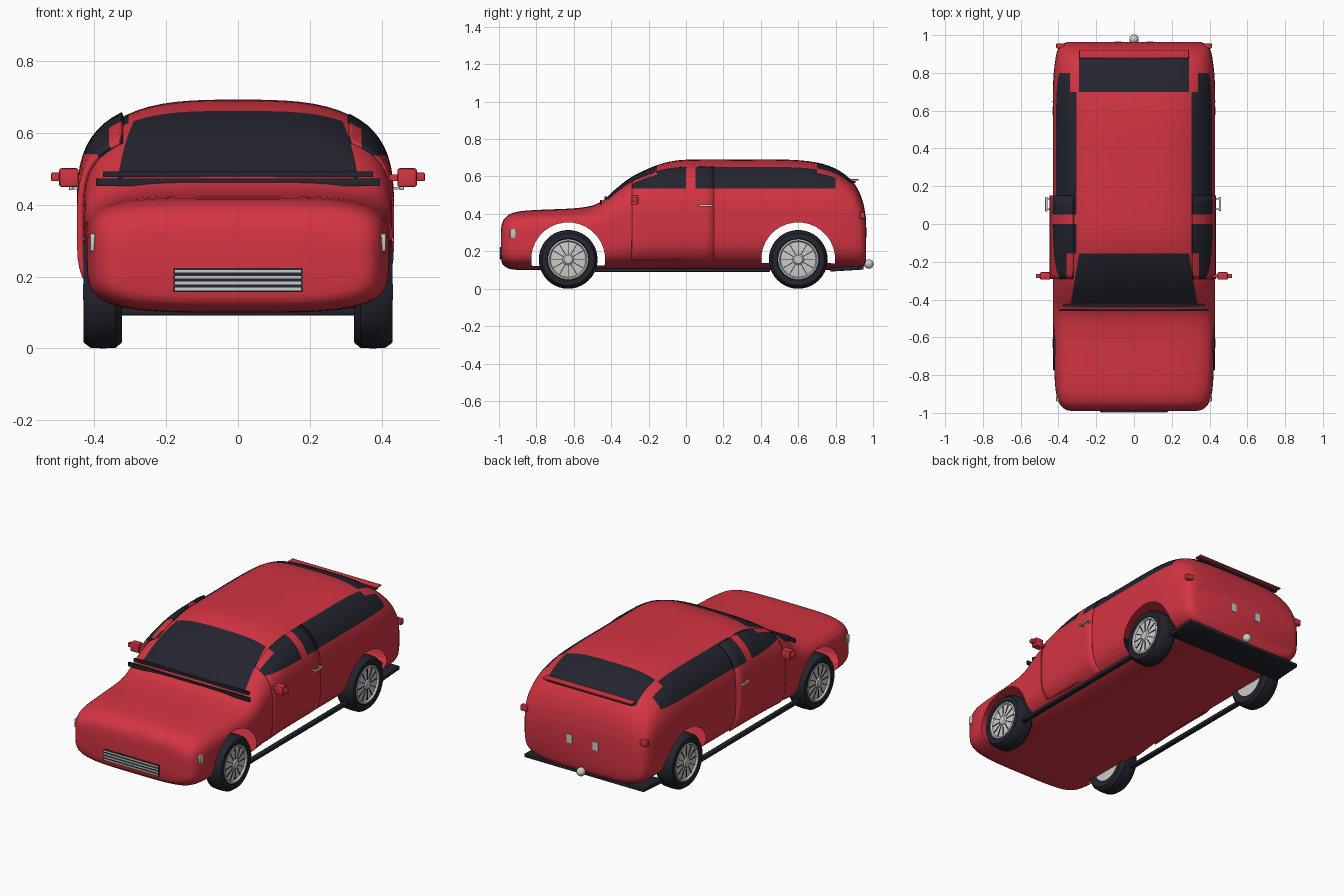
import bpy, bmesh, math
from mathutils import Matrix, Vector

if "Cube" in bpy.data.objects:
    bpy.data.objects.remove(bpy.data.objects["Cube"])


def material(name, colour, rough=0.5):
    m = bpy.data.materials.new(name)
    m.use_nodes = True
    m.diffuse_color = (*colour, 1)
    node = m.node_tree.nodes["Principled BSDF"]
    node.inputs["Base Color"].default_value = (*colour, 1)
    node.inputs["Roughness"].default_value = rough
    return m


RED = material("red paint", (0.66, 0.035, 0.055))
BLACK = material("dark glass and rubber", (0.017, 0.018, 0.028))
SILVER = material("silver metal", (0.6, 0.6, 0.58))


def finish(bm, name, mats, angle=35):
    mesh = bpy.data.meshes.new(name)
    bm.to_mesh(mesh)
    bm.free()
    for m in mats:
        mesh.materials.append(m)
    mesh.shade_smooth()
    mesh.set_sharp_from_angle(angle=math.radians(angle))
    ob = bpy.data.objects.new(name, mesh)
    bpy.context.collection.objects.link(ob)
    return ob


def box(name, centre, size, mat, bevel=0.0, tilt=0.0):
    bm = bmesh.new()
    bmesh.ops.create_cube(bm, size=1)
    bmesh.ops.scale(bm, vec=size, verts=bm.verts)
    if bevel:
        bmesh.ops.bevel(bm, geom=bm.edges[:], offset=bevel, segments=2, affect='EDGES', profile=0.5)
    bmesh.ops.rotate(bm, matrix=Matrix.Rotation(tilt, 3, 'X'), verts=bm.verts)
    bmesh.ops.translate(bm, vec=centre, verts=bm.verts)
    return finish(bm, name, [mat])


def lathe(name, profile, centre, side, mat, steps=40):
    """Spin (radius, x) points about the x axis."""
    bm = bmesh.new()
    verts = [bm.verts.new((side * x, 0, r)) for r, x in profile]
    edges = [bm.edges.new(p) for p in zip(verts, verts[1:])]
    bmesh.ops.spin(bm, geom=verts + edges, axis=(1, 0, 0), cent=(0, 0, 0),
                   angle=math.tau, steps=steps, use_duplicate=False)
    bmesh.ops.remove_doubles(bm, verts=bm.verts, dist=0.0005)
    bmesh.ops.recalc_face_normals(bm, faces=bm.faces)
    bmesh.ops.translate(bm, vec=centre, verts=bm.verts)
    return finish(bm, name, [mat])


# Body stations: y, top z, bottom z, half width
STATIONS = [Vector(s) for s in (
    (-.99, .31, .17, .33), (-.985, .345, .14, .355), (-.97, .375, .12, .38),
    (-.94, .4, .105, .4), (-.88, .415, .1, .415), (-.78, .422, .1, .422),
    (-.6, .43, .1, .428), (-.5, .445, .1, .43), (-.44, .475, .1, .43),
    (-.38, .53, .1, .43), (-.3, .592, .1, .43), (-.2, .643, .1, .43),
    (-.1, .677, .1, .43), (0, .69, .1, .43), (.3, .691, .1, .43),
    (.55, .69, .1, .43), (.7, .675, .1, .43), (.8, .642, .1, .425),
    (.88, .585, .1, .415), (.92, .53, .105, .405), (.95, .45, .12, .385),
    (.963, .37, .15, .355))]
SEG = 64


def spline(pts, sub):
    out = []
    for i in range(len(pts) - 1):
        a, b, c, d = pts[max(i - 1, 0)], pts[i], pts[i + 1], pts[min(i + 2, len(pts) - 1)]
        # tangents scaled to the uneven station spacing
        h = c[0] - b[0]
        m1 = (c - a) * (h / (c[0] - a[0]))
        m2 = (d - b) * (h / (d[0] - b[0]))
        for k in range(sub):
            t = k / sub
            out.append(b * (2*t**3 - 3*t**2 + 1) + m1 * (t**3 - 2*t**2 + t)
                       + c * (3*t**2 - 2*t**3) + m2 * (t**3 - t**2))
    return out + [pts[-1]]


def section(bm, s):
    y, top, low, w = s
    mid = low + (top - low) * 0.47
    ring = []
    for k in range(SEG):
        a = math.tau * (k + 0.5) / SEG
        c, sn = math.cos(a), math.sin(a)
        n = 3.1 + (0.69 - top) * 5 if sn > 0 else 4.0
        x = w * math.copysign(abs(c) ** (2 / n), c)
        z = mid + math.copysign(abs(sn) ** (2 / n), sn) * (top - mid if sn > 0 else mid - low)
        ring.append(bm.verts.new((x, y, z)))
    return ring


body = bmesh.new()
rings = [section(body, s) for s in spline(STATIONS, 3)]
for r, q in zip(rings, rings[1:]):
    for k in range(SEG):
        j = (k + 1) % SEG
        body.faces.new((r[k], r[j], q[j], q[k]))
body.faces.new(rings[0])
body.faces.new(rings[-1])
bmesh.ops.recalc_face_normals(body, faces=body.faces)


def cut(point, normal, keep=lambda c: True):
    faces = [f for f in body.faces if keep(f.calc_center_median())]
    geom = set(faces)
    for f in faces:
        geom.update(f.edges, f.verts)
    bmesh.ops.bisect_plane(body, geom=list(geom), dist=1e-5, plane_co=point, plane_no=normal)


# Cut clean outlines for windows and doors
for y in (-.42, -.29, -.155, 0, .05, .15, .7, .8, .885):
    cut((0, y, 0), (0, 1, 0))
for z in (.15, .535):
    cut((0, 0, z), (0, 0, 1), lambda c: abs(c.x) > .2 and -.4 < c.y < .9)
for s in (-1, 1):
    for x in (.29, .305, .34):
        cut((s * x, 0, 0), (1, 0, 0), lambda c: c.z > .45 and -.3 < c.y < .9)
    cut((s * .335, -.42, 0), (s, .17, 0), lambda c: c.z > .4 and -.43 < c.y < -.15)


def is_glass(c):
    x, y, z = abs(c.x), c.y, c.z
    if z < .42:
        return False
    if -.42 < y < -.155 and x < .335 - (y + .42) * .17:
        return True
    if .7 < y < .885 and x < .29:
        return True
    if z > .535 and (-.29 < y < 0 or .05 < y < .8):
        return x > (.305 if -.155 < y < .7 else .34)
    return False


# Open the wheel arches in the side skin
AXLES, WHEEL_Z, ARCH = (-.63, .6), .157, .197
spokes = [(math.cos(math.tau * k / 32), math.sin(math.tau * k / 32)) for k in range(32)]
for ay in AXLES:
    near = lambda c: abs(c.x) > .3 and abs(c.y - ay) < .26 and c.z < .42
    for c, s in spokes:
        if s > -.4:
            cut((0, ay + ARCH * c, WHEEL_Z + ARCH * s), (0, c, s), near)
    gone = []
    for f in body.faces:
        p = f.calc_center_median()
        if abs(p.x) > .345 and max((p.y - ay) * c + (p.z - WHEEL_Z) * s for c, s in spokes) < ARCH:
            gone.append(f)
    bmesh.ops.delete(body, geom=gone, context='FACES')

for f in body.faces:
    f.material_index = int(is_glass(f.calc_center_median()))

# Doors lifted from the body skin
for side, label, gap in ((1, "left", .004), (-1, "right", .018)):
    door = body.copy()
    drop = []
    for f in door.faces:
        c = f.calc_center_median()
        if not (c.x * side > .305 and -.29 < c.y < .15 and c.z > .15):
            drop.append(f)
    bmesh.ops.delete(door, geom=drop, context='FACES')
    bmesh.ops.translate(door, vec=(side * gap, 0, gap * .3), verts=door.verts)
    ob = finish(door, label + "_door", [RED, BLACK])
    solid = ob.modifiers.new("thickness", 'SOLIDIFY')
    solid.thickness = gap
    solid.offset = -1
finish(body, "body", [RED, BLACK], 50)

# Wheels
for side, label in ((1, "left"), (-1, "right")):
    for ay, end in zip(AXLES, ("front", "rear")):
        name = f"{end}_{label}_"
        hub = (0, ay, WHEEL_Z)
        lathe(name + "tyre", [(.1, .33), (.14, .322), (.155, .34), (.157, .375), (.155, .41),
                              (.14, .43), (.112, .43), (.104, .418)], hub, side, BLACK)
        lathe(name + "rim", [(0, .335), (.106, .335), (.108, .428), (.1, .43), (.094, .42),
                             (.03, .424), (.022, .431), (0, .431)], hub, side, SILVER)
        for k in range(12):
            a = math.tau * k / 12
            d = Vector((0, math.cos(a), math.sin(a)))
            box(name + "rim_slot", Vector(hub) + d * .06 + Vector((side * .423, 0, 0)),
                (.004, .062, .004), BLACK, tilt=a)

    # Side fittings
    box(label + "_running_board", (side * .395, -.02, .1), (.028, .94, .02), BLACK, .004)
    box(label + "_mirror", (side * .47, -.275, .475), (.054, .04, .052), RED, .006)
    box(label + "_mirror_tip", (side * .505, -.275, .477), (.03, .022, .024), RED, .004)
    box(label + "_mirror_arm", (side * .43, -.275, .475), (.05, .016, .018), RED)
    box(label + "_door_handle", (side * (.455 if side > 0 else .464), .105, .445),
        (.012, .075, .01), SILVER, .003)
    for dy in (-.028, .028):
        box(label + "_handle_post", (side * .44, .105 + dy, .445), (.036, .008, .007), SILVER)
    box(label + "_headlight", (side * .403, -.925, .295), (.018, .03, .05), SILVER, .005)
    box(label + "_tail_lamp", (side * .39, .943, .392), (.045, .026, .036), RED, .006)
    box(label + "_plate_bracket", (side * .085, .964, .3), (.035, .006, .05), SILVER)

# Grille
box("grille_back", (0, -.988, .19), (.36, .012, .066), BLACK)
for k in range(4):
    box("grille_bar", (0, -.993, .165 + k * .0165), (.35, .008, .008), SILVER)

# Cowl and wipers below the windscreen
box("cowl_strip", (0, -.455, .462), (.79, .012, .022), BLACK)
box("wiper_bar", (0, -.43, .484), (.75, .014, .016), BLACK)

# Rear spoiler, bumper and tow ball
box("spoiler", (0, .9, .583), (.58, .045, .008), RED, .002)
box("spoiler_seal", (0, .895, .571), (.56, .02, .012), BLACK)
box("rear_bumper", (0, .86, .108), (.78, .18, .022), BLACK, .004, tilt=.06)
ball = bmesh.new()
bmesh.ops.create_uvsphere(ball, u_segments=20, v_segments=12, radius=.025)
bmesh.ops.translate(ball, vec=(0, .978, .132), verts=ball.verts)
finish(ball, "tow_ball", [SILVER])
box("tow_bar", (0, .94, .125), (.02, .07, .014), SILVER)
